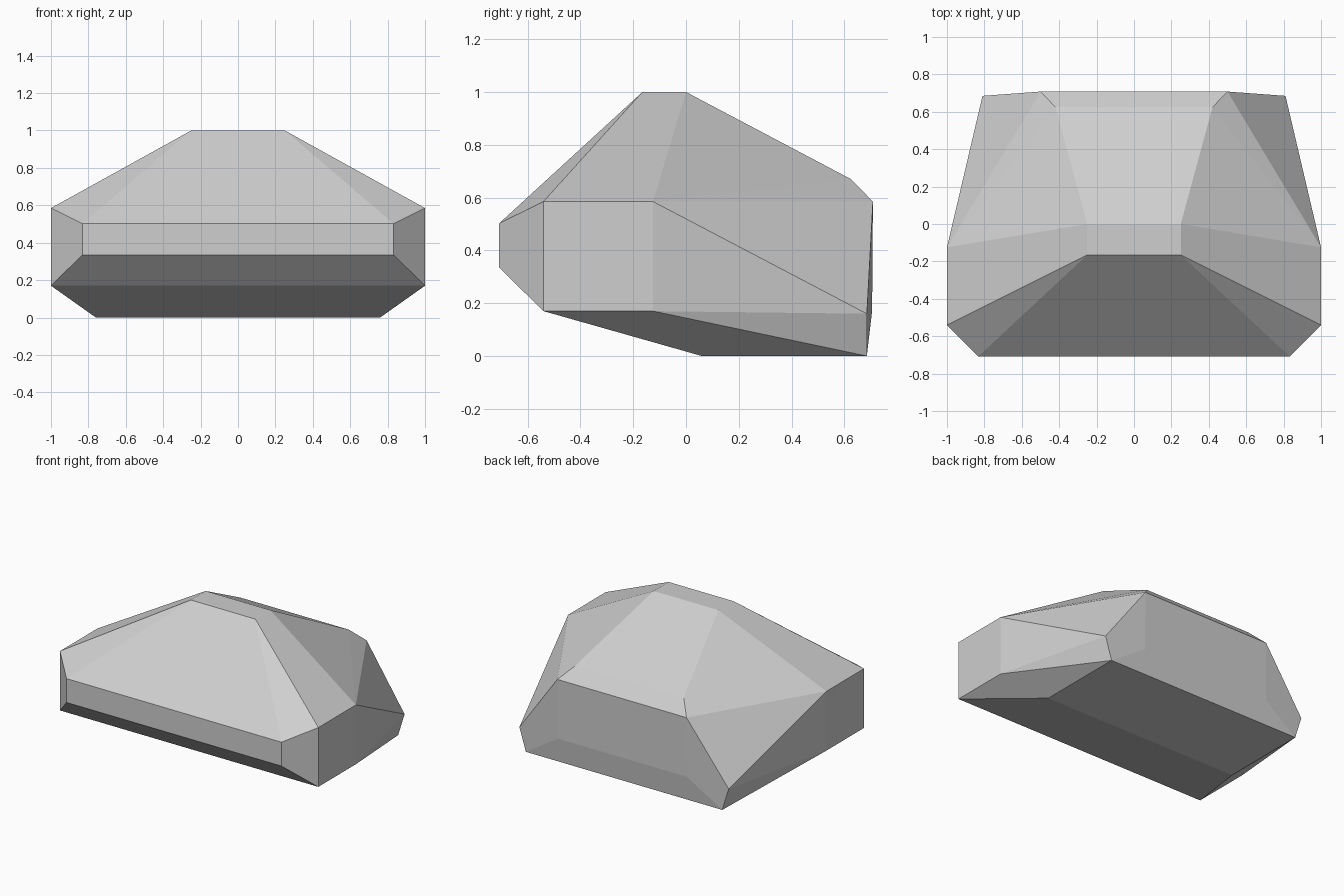
import bpy, bmesh, math

if "Cube" in bpy.data.objects:
    bpy.data.objects.remove(bpy.data.objects["Cube"])

# Right-half corner points of the boulder; the left half is mirrored
corners = [
    (0.25, -0.165, 1.0), (0.25, 0.0, 1.0),            # crown
    (0.42, 0.625, 0.67), (0.5, 0.708, 0.585),         # back shoulder
    (0.5, 0.705, 0.17), (0.81, 0.685, 0.16),          # back wall
    (1.0, -0.54, 0.585), (1.0, -0.125, 0.585),        # side wall, upper
    (1.0, -0.54, 0.17), (1.0, -0.125, 0.17),          # side wall, lower
    (0.832, -0.708, 0.502), (0.832, -0.708, 0.335),   # front wall
    (0.76, 0.06, 0.0), (0.76, 0.685, 0.0),            # base
]

# Wrap the mirrored points in a faceted convex shell
bm = bmesh.new()
for x, y, z in corners:
    for side in (1, -1):
        bm.verts.new((side * x, y, z))
bmesh.ops.convex_hull(bm, input=bm.verts[:])
loose = [v for v in bm.verts if not v.link_faces]
bmesh.ops.delete(bm, geom=loose, context='VERTS')
# Merge coplanar triangles into clean facets
bmesh.ops.dissolve_limit(bm, angle_limit=math.radians(1),
                         verts=bm.verts[:], edges=bm.edges[:])
bmesh.ops.recalc_face_normals(bm, faces=bm.faces[:])

mesh = bpy.data.meshes.new("boulder")
bm.to_mesh(mesh)
bm.free()

# Stone colour
stone = bpy.data.materials.new("light grey stone")
stone.diffuse_color = (0.62, 0.62, 0.62, 1)
stone.use_nodes = True
stone.node_tree.nodes["Principled BSDF"].inputs["Base Color"].default_value = stone.diffuse_color
mesh.materials.append(stone)

boulder = bpy.data.objects.new("boulder", mesh)
bpy.context.collection.objects.link(boulder)
